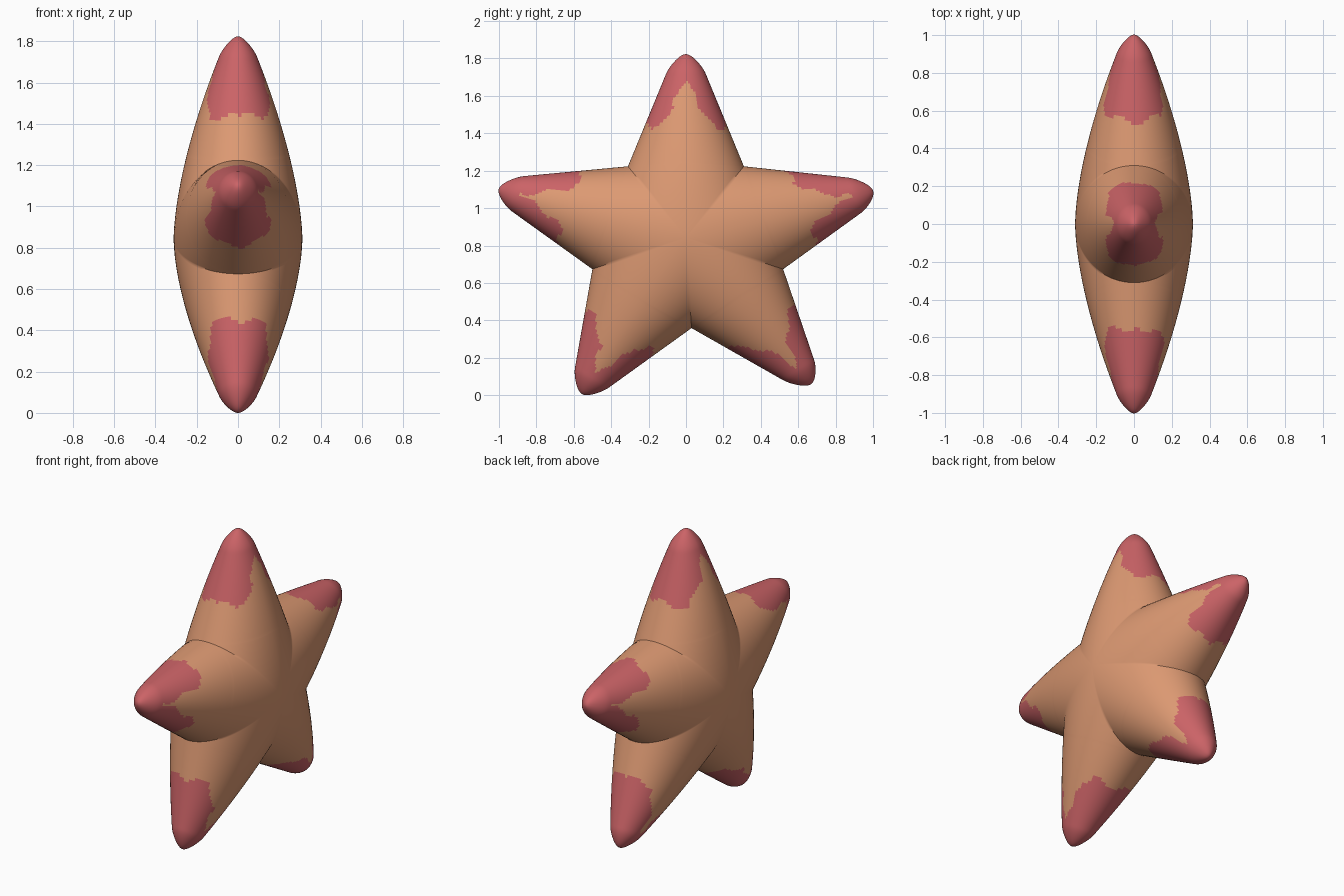
import bpy, bmesh, math
from mathutils import Vector

if "Cube" in bpy.data.objects:
    bpy.data.objects.remove(bpy.data.objects["Cube"])

# Star layout in the y-z plane: centre, five tips and the notch after each tip (clockwise)
CENTRE = Vector((0.0, 0.85))
TIPS = [(0, 1.83), (1.0, 1.1), (0.668, 0.065), (-0.555, 0.012), (-1.0, 1.11)]
NOTCHES = [(0.31, 1.23), (0.52, 0.68), (0.03, 0.365), (-0.50, 0.68), (-0.31, 1.23)]
LENGTH, D0, TAN36 = 0.98, 0.40, math.tan(math.radians(36))


def cap(d):
    # rounds off the end of an arm
    k = max(0.0, (d - 0.88) / 0.10)
    return math.sqrt(max(0.0, 1 - k * k))


def half_width(d):
    return (D0 * TAN36 - 0.397 * (d - D0)) * cap(d)


def half_depth(d):
    return 0.312 * (1 - 0.861 * d ** 1.593) * cap(d)


def max_angle(d):
    # the section is cut off where it meets the neighbouring arm
    if d >= D0 - 1e-6:
        return math.pi / 2
    return math.asin(min(1.0, d * TAN36 / half_width(d)))


def is_pink(d, ang, arm, side, face):
    # painted tips: short on the broad faces, long along the thin edges
    seed = arm * 1.9 + side * 0.8 + face * 0.5
    a = math.degrees(ang) + 5 * math.sin(d * 38 + seed)
    start = 0.60 + 0.02 * math.sin(ang * 5 + seed)
    if a > 45:
        limit = start
    elif a > 24:
        limit = start + (45 - a) / 21 * 0.10
    else:
        limit = 0.70 + (24 - a) / 24 * 0.18
    return d > min(limit, 0.87)


# Stations along the arm, closer together at the notch and at the tip
stations = [D0 * (1 - (1 - i / 22) ** 2) for i in range(23)]
stations += [D0 + (LENGTH - D0) * math.sin(i / 48 * math.pi / 2) for i in range(1, 49)]
COLS = 18

bm = bmesh.new()
for arm in range(5):
    tip = (Vector(TIPS[arm]) - CENTRE) / LENGTH
    for side in (0, 1):
        notch = Vector(NOTCHES[arm - side]) - CENTRE
        across = (notch - tip * D0) / (D0 * TAN36)
        for face in (-1, 1):
            rows = []
            for d in stations:
                row = []
                for j in range(COLS + 1):
                    ang = max_angle(d) * j / COLS
                    p = CENTRE + tip * d + across * (half_width(d) * math.sin(ang))
                    row.append(bm.verts.new((face * half_depth(d) * math.cos(ang), p.x, p.y)))
                rows.append(row)
            for i in range(len(stations) - 1):
                d = (stations[i] + stations[i + 1]) / 2
                for j in range(COLS):
                    quad = [rows[i][j], rows[i + 1][j], rows[i + 1][j + 1], rows[i][j + 1]]
                    f = bm.faces.new(quad if (face > 0) == (side > 0) else quad[::-1])
                    f.smooth = True
                    ang = max_angle(d) * (j + 0.5) / COLS
                    f.material_index = int(is_pink(d, ang, arm, side, face))

bmesh.ops.remove_doubles(bm, verts=bm.verts, dist=0.0004)
bmesh.ops.recalc_face_normals(bm, faces=bm.faces)

# Stand on the ground, centred in y
low = min(v.co.z for v in bm.verts)
mid = (min(v.co.y for v in bm.verts) + max(v.co.y for v in bm.verts)) / 2
bmesh.ops.translate(bm, verts=bm.verts, vec=(0, -mid, -low))

mesh = bpy.data.meshes.new("starfish_body")
bm.to_mesh(mesh)
bm.free()
for name, col in (("sandy_orange", (0.72, 0.32, 0.17, 1)), ("coral_pink", (0.60, 0.125, 0.135, 1))):
    mat = bpy.data.materials.new(name)
    mat.diffuse_color = col
    mat.use_nodes = True
    mat.node_tree.nodes["Principled BSDF"].inputs["Base Color"].default_value = mat.diffuse_color
    mesh.materials.append(mat)

body = bpy.data.objects.new("starfish_body", mesh)
bpy.context.collection.objects.link(body)
bpy.context.view_layer.objects.active = body
body.select_set(True)
bpy.ops.object.shade_smooth_by_angle(angle=math.radians(40))
